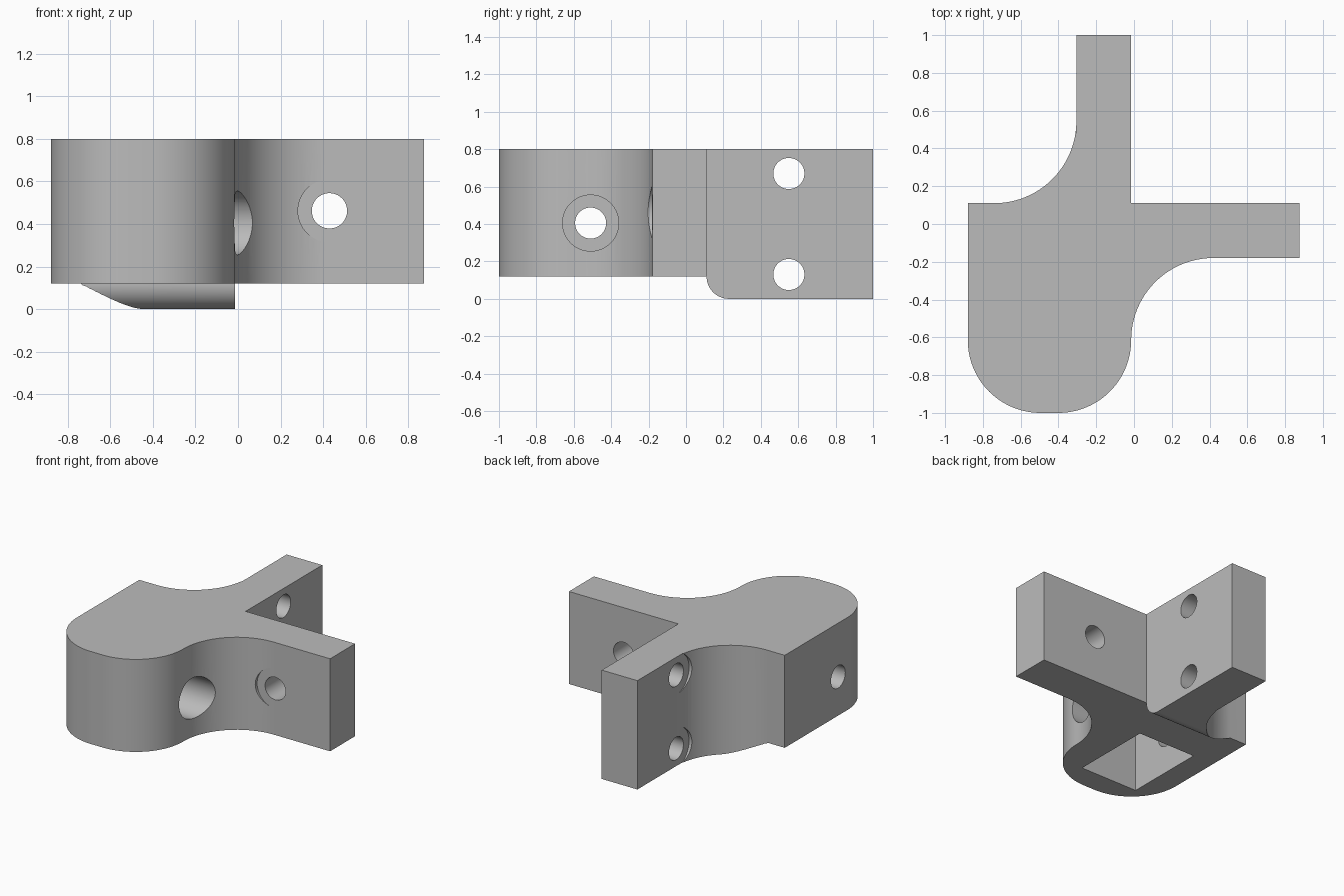
import bpy
import bmesh
from math import cos, sin, pi, radians
from mathutils import Matrix, Vector

if "Cube" in bpy.data.objects:
    bpy.data.objects.remove(bpy.data.objects["Cube"], do_unlink=True)

grey = bpy.data.materials.new("plain_grey")
grey.use_nodes = True
grey.diffuse_color = (0.5, 0.5, 0.5, 1)
grey.node_tree.nodes["Principled BSDF"].inputs["Base Color"].default_value = (0.5, 0.5, 0.5, 1)


def arc(cx, cy, r, start, end, steps=24):
    """Points on an arc, angles in degrees."""
    angles = [radians(start + (end - start) * i / steps) for i in range(steps + 1)]
    return [(cx + r * cos(a), cy + r * sin(a)) for a in angles]


def make_object(name, bm):
    bmesh.ops.recalc_face_normals(bm, faces=bm.faces)
    mesh = bpy.data.meshes.new(name)
    bm.to_mesh(mesh)
    bm.free()
    mesh.materials.append(grey)
    obj = bpy.data.objects.new(name, mesh)
    bpy.context.collection.objects.link(obj)
    return obj


def prism(name, points, offset):
    """Extrude a closed 3D polygon along an offset."""
    bm = bmesh.new()
    face = bm.faces.new([bm.verts.new(p) for p in points])
    result = bmesh.ops.extrude_face_region(bm, geom=[face])
    moved = [v for v in result["geom"] if isinstance(v, bmesh.types.BMVert)]
    bmesh.ops.translate(bm, verts=moved, vec=offset)
    return make_object(name, bm)


def cylinder(name, start, end, r):
    start, end = Vector(start), Vector(end)
    axis = end - start
    turn = axis.to_track_quat('Z', 'Y').to_matrix().to_4x4()
    bm = bmesh.new()
    bmesh.ops.create_cone(bm, cap_ends=True, segments=64, radius1=r, radius2=r,
                          depth=axis.length,
                          matrix=Matrix.Translation((start + end) / 2) @ turn)
    return make_object(name, bm)


def cut(target, cutter):
    cutter.hide_render = True
    mod = target.modifiers.new("cut", 'BOOLEAN')
    mod.operation = 'DIFFERENCE'
    mod.solver = 'EXACT'
    mod.object = cutter
    bpy.context.view_layer.objects.active = target
    bpy.ops.object.modifier_apply(modifier=mod.name)
    bpy.data.objects.remove(cutter, do_unlink=True)


# Bracket body: plan outline with two concave fillets and a rounded nose
outline = [(-0.88, 0.11)]
outline += arc(-0.74, 0.545, 0.435, -90, 0)
outline += [(-0.305, 1), (-0.015, 1), (-0.015, 0.11), (0.875, 0.11), (0.875, -0.18)]
outline += arc(0.42, -0.615, 0.435, 90, 180)
outline += arc(-0.4, -0.615, 0.385, 0, -90)[1:]
outline += arc(-0.495, -0.615, 0.385, -90, -180)
bracket = prism("bracket_body", [(x, y, 0) for x, y in outline], (0, 0, 0.8))

# Step the underside up, leaving the rear arm deeper with a rounded lower edge
step = [(-1.2, -0.2), (0.23, -0.2)] + arc(0.23, 0.12, 0.12, -90, -180) + [(-1.2, 0.12)]
cut(bracket, prism("underside_cutter", [(-1.2, y, z) for y, z in step], (2.4, 0, 0)))

# Rectangular pocket open at the bottom
pocket = [(-0.71, -0.83, 0), (-0.245, -0.83, 0), (-0.245, -0.23, 0), (-0.71, -0.23, 0)]
cut(bracket, prism("pocket_cutter", pocket, (0, 0, 0.66)))

# Screw hole through the nose wall, with a wide access hole opposite
cut(bracket, cylinder("nose_hole_cutter", (-1, -0.51, 0.405), (-0.5, -0.51, 0.405), 0.083))
cut(bracket, cylinder("access_hole_cutter", (-0.5, -0.51, 0.405), (0.3, -0.51, 0.405), 0.15))

# Side arm screw hole and the seat for its head
cut(bracket, cylinder("side_hole_cutter", (0.43, -0.5, 0.462), (0.43, 0.3, 0.462), 0.083))
cut(bracket, cylinder("side_seat_cutter", (0.43, -0.9, 0.462), (0.43, -0.181, 0.462), 0.148))

# Rear arm screw holes and seats
for z in (0.13, 0.67):
    cut(bracket, cylinder("rear_hole_cutter", (-0.6, 0.55, z), (0.3, 0.55, z), 0.083))
    cut(bracket, cylinder("rear_seat_cutter", (-1, 0.55, z), (-0.306, 0.55, z), 0.148))

bpy.ops.object.select_all(action='DESELECT')
bracket.select_set(True)
bpy.context.view_layer.objects.active = bracket
bpy.ops.object.shade_smooth_by_angle(angle=radians(10))
